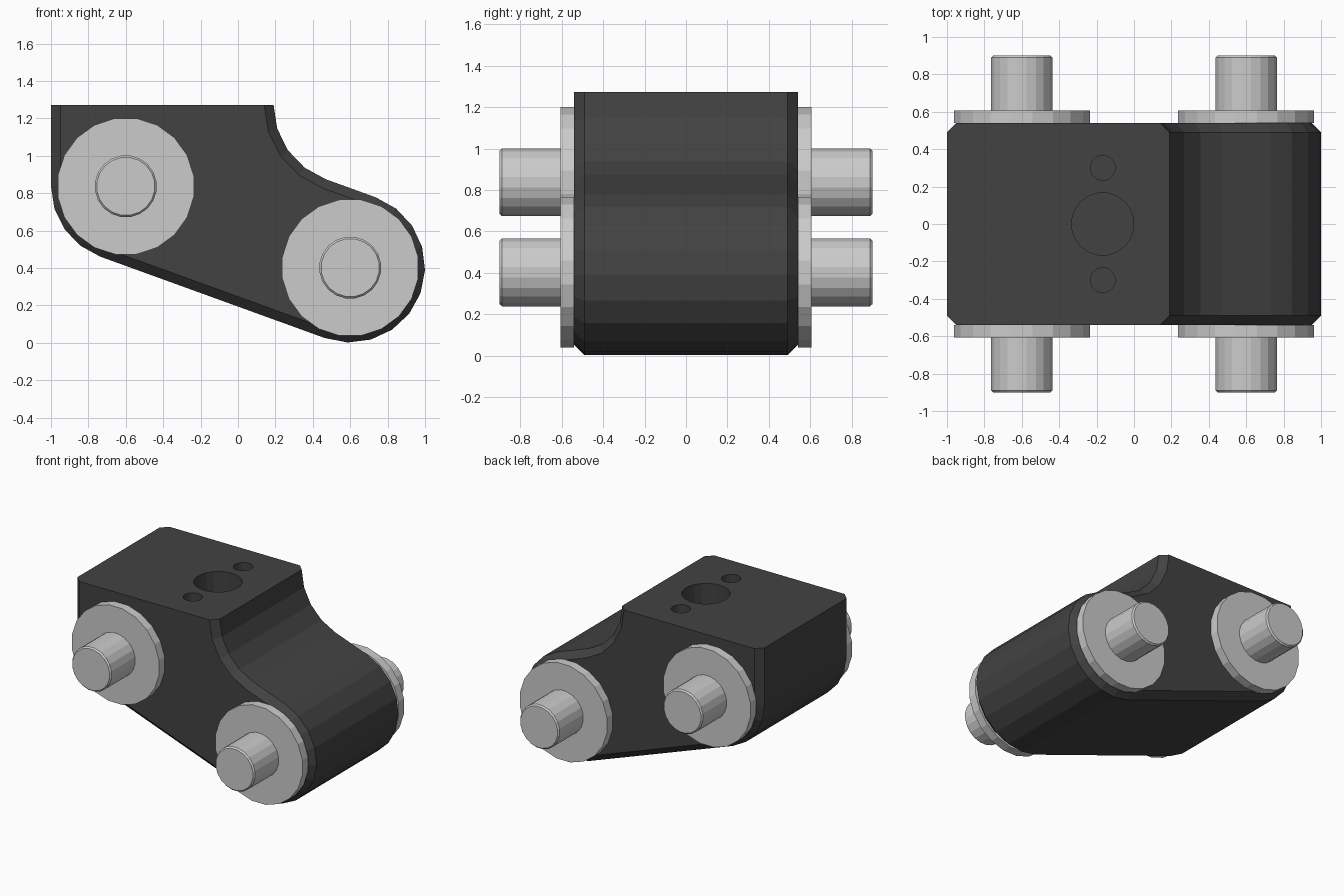
import bpy, bmesh
from math import sin, cos, radians, pi, atan2, hypot
from mathutils import Matrix

if "Cube" in bpy.data.objects:
    bpy.data.objects.remove(bpy.data.objects["Cube"])

TOP = 1.273
LEFT, RIGHT = (-0.6, 0.837), (0.6, 0.402)   # axle centres (x, z)
R, HALF, CH = 0.4, 0.54, 0.05               # end radius, half width, chamfer
STEP_X = 0.19                               # right edge of the top face


def finish(bm, name, mat=None):
    bmesh.ops.recalc_face_normals(bm, faces=bm.faces)
    me = bpy.data.meshes.new(name)
    bm.to_mesh(me)
    bm.free()
    ob = bpy.data.objects.new(name, me)
    bpy.context.collection.objects.link(ob)
    if mat:
        me.materials.append(mat)
    return ob


def lathe(name, rings, matrix, sides=20):
    """Capped cylinder from (radius, height) rings along local z."""
    bm = bmesh.new()
    loops = [[bm.verts.new(matrix @ Matrix.Rotation((i + 0.5) * 2 * pi / sides, 4, 'Z')
                           @ Matrix.Translation((r, 0, h)).to_translation())
              for i in range(sides)] for r, h in rings]
    for a, b in zip(loops, loops[1:]):
        for i in range(sides):
            j = (i + 1) % sides
            bm.faces.new((a[i], a[j], b[j], b[i]))
    bm.faces.new(loops[0])
    bm.faces.new(loops[-1])
    return finish(bm, name)


def arc(c, r, a0, a1, n):
    return [(c[0] + r * cos(a0 + (a1 - a0) * i / n),
             c[1] + r * sin(a0 + (a1 - a0) * i / n)) for i in range(n + 1)]


def profile(d):
    """Side outline, inset by d everywhere except along the top."""
    up = atan2(RIGHT[0] - LEFT[0], LEFT[1] - RIGHT[1])   # normal of the sloped sides
    # concave fillet tangent to the slope and to a vertical at STEP_X
    dist = cos(up) * (STEP_X - RIGHT[0]) + sin(up) * (TOP - RIGHT[1]) - R
    rf = dist / (1 - cos(up))
    pts = [(-1 + d, TOP)]
    pts += arc(LEFT, R - d, pi, pi + up, 4)
    pts += arc(RIGHT, R - d, pi + up, 2 * pi + up, 10)
    pts += arc((STEP_X + rf, TOP), rf + d, pi + up, pi, 4)
    return pts


dark = bpy.data.materials.new("dark_block")
dark.diffuse_color = (0.055, 0.055, 0.055, 1)
dark.use_nodes = True
dark.node_tree.nodes["Principled BSDF"].inputs["Base Color"].default_value = dark.diffuse_color

# Main block with chamfered sides
bm = bmesh.new()
rings = [[bm.verts.new((x, y, z)) for x, z in profile(d)]
         for y, d in ((-HALF, CH), (-HALF + CH, 0), (HALF - CH, 0), (HALF, CH))]
n = len(rings[0])
for a, b in zip(rings, rings[1:]):
    for i in range(n):
        j = (i + 1) % n
        bm.faces.new((a[i], a[j], b[j], b[i]))
bm.faces.new(rings[0])
bm.faces.new(rings[-1])
block = finish(bm, "block", dark)

# Blind mounting holes in the top
for y, r, depth in ((0, 0.167, 0.4), (0.3, 0.067, 0.3), (-0.3, 0.067, 0.3)):
    cutter = lathe("hole_cutter", [(r, TOP - depth), (r, TOP + 0.1)],
                   Matrix.Translation((-0.167, y, 0)))
    cutter.data.materials.append(dark)
    cutter.hide_render = True
    mod = block.modifiers.new("hole", 'BOOLEAN')
    mod.operation, mod.object, mod.solver = 'DIFFERENCE', cutter, 'EXACT'
    bpy.context.view_layer.objects.active = block
    bpy.ops.object.modifier_apply(modifier=mod.name)
    bpy.data.objects.remove(cutter)

# Washers and axle pins on both sides
for side, tag in ((-1, "front"), (1, "back")):
    for (x, z), pos in ((LEFT, "upper"), (RIGHT, "lower")):
        m = Matrix.Translation((x, 0, z)) @ Matrix.Rotation(-side * pi / 2, 4, 'X')
        lathe(f"{tag}_{pos}_washer", [(0.368, HALF), (0.368, 0.607)], m)
        lathe(f"{tag}_{pos}_pin",
              [(0.166, 0.6), (0.166, 0.889), (0.156, 0.9)], m)
